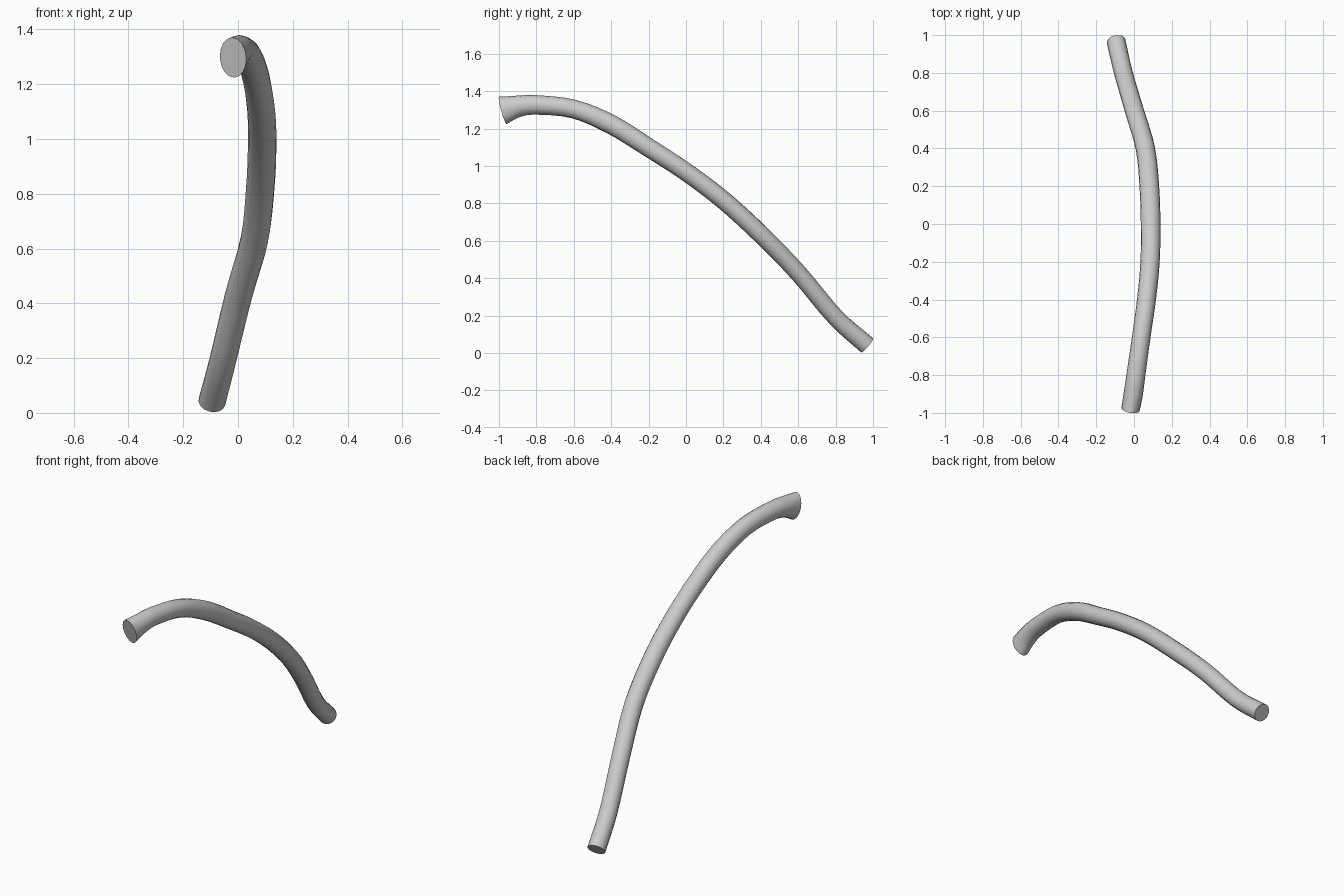
import bpy
import bmesh
import math
from mathutils import Vector

cube = bpy.data.objects.get("Cube")
if cube:
    bpy.data.objects.remove(cube, do_unlink=True)

SIDES = 16
STEPS = 4

# Centre line from the flared front end to the low back end:
# x, y, z, half width, half height
PATH = [
    (-0.018, -0.98, 1.297, 0.049, 0.076),
    (-0.004, -0.90, 1.318, 0.051, 0.058),
    (0.010, -0.80, 1.326, 0.050, 0.052),
    (0.038, -0.60, 1.304, 0.049, 0.050),
    (0.066, -0.40, 1.222, 0.050, 0.052),
    (0.085, -0.20, 1.098, 0.051, 0.050),
    (0.088, 0.00, 0.968, 0.052, 0.049),
    (0.081, 0.20, 0.817, 0.052, 0.049),
    (0.060, 0.40, 0.634, 0.051, 0.049),
    (0.002, 0.60, 0.428, 0.050, 0.048),
    (-0.056, 0.80, 0.190, 0.049, 0.048),
    (-0.095, 0.968, 0.041, 0.050, 0.050),
]


def smooth_path(points, steps):
    """Catmull-Rom samples through the points, radii included."""
    pts = [Vector(p) for p in points]
    pts = [2 * pts[0] - pts[1]] + pts + [2 * pts[-1] - pts[-2]]
    out = []
    for a, b, c, d in zip(pts, pts[1:], pts[2:], pts[3:]):
        for i in range(steps):
            t = i / steps
            out.append(0.5 * (2 * b + (c - a) * t
                              + (2 * a - 5 * b + 4 * c - d) * t ** 2
                              + (3 * b - a - 3 * c + d) * t ** 3))
    return out + [pts[-2]]


def loft_tube(name, samples, material):
    """Elliptical rings square to the path, bridged and capped."""
    bm = bmesh.new()
    centres = [Vector(s[:3]) for s in samples]
    rings = []
    for i, s in enumerate(samples):
        tangent = centres[min(i + 1, len(centres) - 1)] - centres[max(i - 1, 0)]
        side = tangent.cross(Vector((0, 0, 1))).normalized()
        up = side.cross(tangent).normalized()
        ring = []
        for k in range(SIDES):
            a = math.tau * k / SIDES
            ring.append(bm.verts.new(
                centres[i] + side * s[3] * math.cos(a) + up * s[4] * math.sin(a)))
        rings.append(ring)
    for r, q in zip(rings, rings[1:]):
        for k in range(SIDES):
            n = (k + 1) % SIDES
            bm.faces.new((r[k], r[n], q[n], q[k]))
    bm.faces.new(rings[0])
    bm.faces.new(rings[-1])
    bmesh.ops.recalc_face_normals(bm, faces=bm.faces)
    mesh = bpy.data.meshes.new(name)
    bm.to_mesh(mesh)
    bm.free()
    mesh.materials.append(material)
    obj = bpy.data.objects.new(name, mesh)
    bpy.context.collection.objects.link(obj)
    return obj


# Plain grey surface
grey = bpy.data.materials.new("light_grey")
grey.use_nodes = True
colour = (0.6, 0.6, 0.6, 1)
grey.diffuse_color = colour
grey.node_tree.nodes["Principled BSDF"].inputs["Base Color"].default_value = colour

# Curved rod with flat ends
rod = loft_tube("curved_rod", smooth_path(PATH, STEPS), grey)
bpy.ops.object.select_all(action="DESELECT")
rod.select_set(True)
bpy.context.view_layer.objects.active = rod
bpy.ops.object.shade_smooth_by_angle(angle=math.radians(40))
